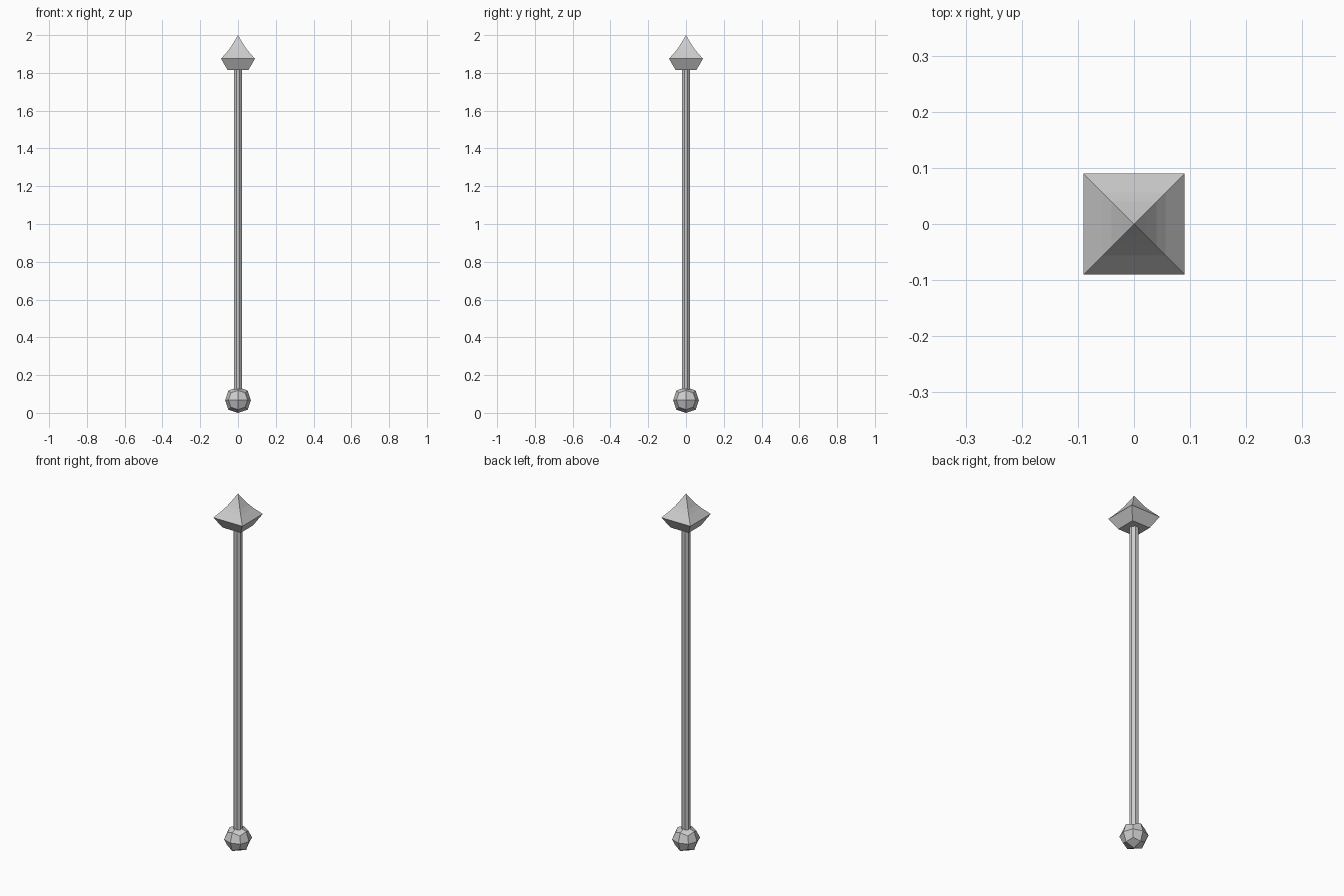
import bpy, bmesh, math

if "Cube" in bpy.data.objects:
    bpy.data.objects.remove(bpy.data.objects["Cube"])


def loft(name, rings, sides, turn=0.0):
    """Stack regular polygons given as (corner radius, z); radius 0 is a tip."""
    bm = bmesh.new()
    prev = None
    for r, z in rings:
        n = sides if r > 0 else 1
        ring = [bm.verts.new((r * math.cos(turn + math.tau * i / sides),
                              r * math.sin(turn + math.tau * i / sides), z)) for i in range(n)]
        if prev is None:
            bm.faces.new(ring[::-1])
        else:
            for i in range(sides):
                j = (i + 1) % sides
                quad = [prev[i], prev[j], ring[j % n], ring[i % n]]
                bm.faces.new(list(dict.fromkeys(quad)))
        prev = ring
    if len(prev) > 1:
        bm.faces.new(prev)
    mesh = bpy.data.meshes.new(name)
    bm.to_mesh(mesh)
    bm.free()
    obj = bpy.data.objects.new(name, mesh)
    bpy.context.collection.objects.link(obj)
    return obj


# Eight-sided shaft
loft("shaft", [(0.024, 0.10), (0.024, 1.83)], 8, math.pi / 8)

# Square spear head with slightly concave upper slopes
profile = [(0.055, 1.815), (0.09, 1.875), (0.056, 1.913), (0.04, 1.934), (0.02, 1.966), (0, 2.0)]
loft("head", [(w * math.sqrt(2), z) for w, z in profile], 4, math.pi / 4)

# Faceted pommel: cube rounded by one subdivision
bpy.ops.mesh.primitive_cube_add(size=0.136, location=(0, 0, 0.068))
pommel = bpy.context.object
pommel.name = "pommel"
sub = pommel.modifiers.new("round", 'SUBSURF')
sub.levels = sub.render_levels = 1
sub.use_limit_surface = False
